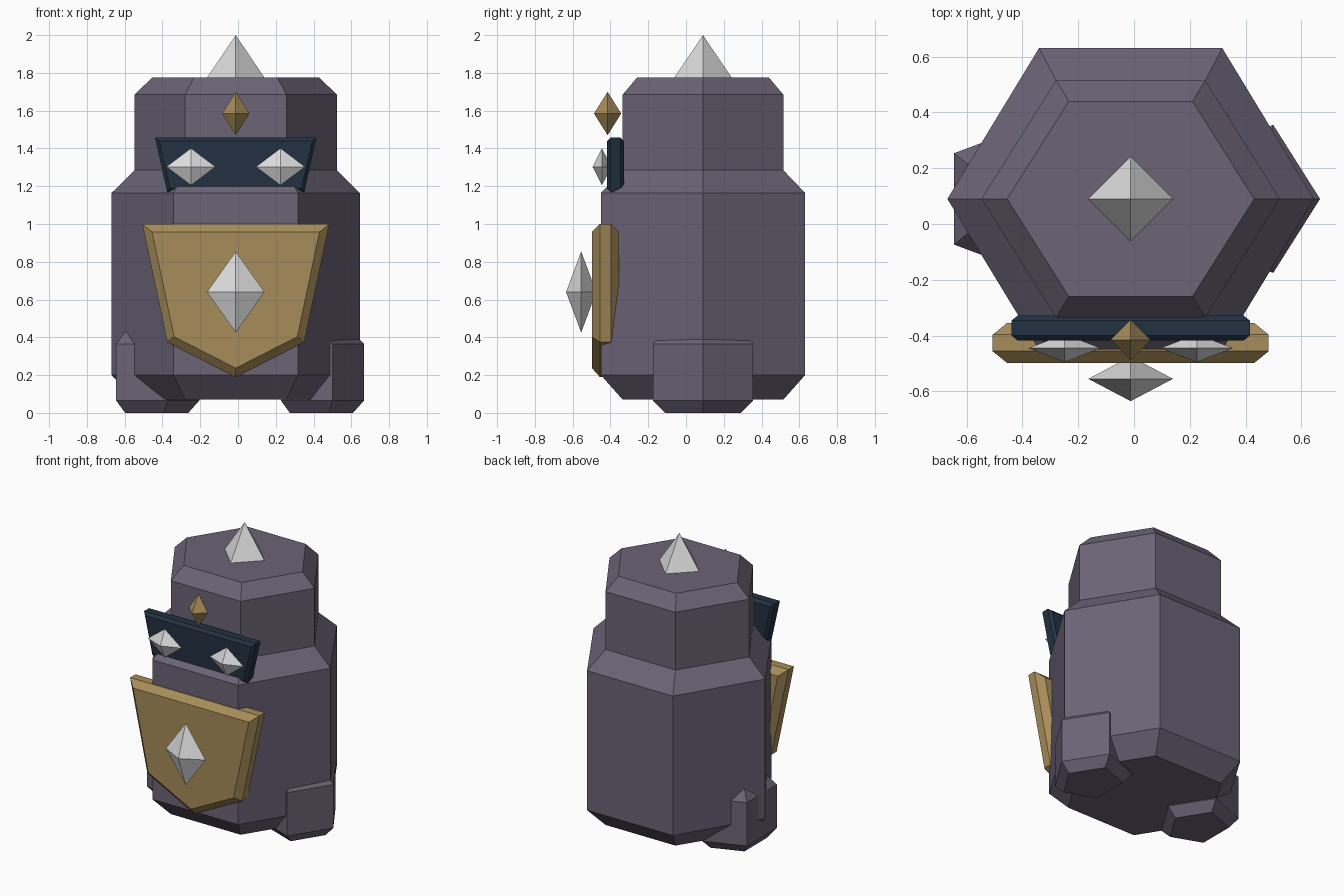
import bpy, bmesh
from math import cos, sin, tau

cube = bpy.data.objects.get("Cube")
if cube:
    bpy.data.objects.remove(cube)

CX, CY = -0.012, 0.09  # shared axis of body and feet


def material(name, color):
    m = bpy.data.materials.new(name)
    m.use_nodes = True
    rgba = (*color, 1)
    m.diffuse_color = rgba
    bsdf = m.node_tree.nodes["Principled BSDF"]
    bsdf.inputs["Base Color"].default_value = rgba
    bsdf.inputs["Roughness"].default_value = 0.8
    return m


stone = material("purple grey", (0.145, 0.125, 0.18))
gold = material("antique gold", (0.39, 0.265, 0.1))
navy = material("dark navy", (0.016, 0.031, 0.052))
white = material("pale grey", (0.72, 0.72, 0.72))


def finish(bm, name, mat):
    bmesh.ops.recalc_face_normals(bm, faces=bm.faces)
    mesh = bpy.data.meshes.new(name)
    bm.to_mesh(mesh)
    bm.free()
    mesh.materials.append(mat)
    obj = bpy.data.objects.new(name, mesh)
    bpy.context.collection.objects.link(obj)
    return obj


def prism(name, sides, center, rings, mat):
    """Stack of polygons; each ring is (height, x radius, y radius)."""
    bm = bmesh.new()
    loops = [[bm.verts.new((center[0] + rx * cos(tau * i / sides),
                            center[1] + ry * sin(tau * i / sides), z))
              for i in range(sides)] for z, rx, ry in rings]
    for low, high in zip(loops, loops[1:]):
        for i in range(sides):
            j = (i + 1) % sides
            bm.faces.new((low[i], low[j], high[j], high[i]))
    bm.faces.new(loops[0])
    bm.faces.new(loops[-1])
    return finish(bm, name, mat)


def plate(name, outline, front, back, bevel, mat):
    """Extruded front outline with chamfered front and back rims."""
    bm = bmesh.new()
    face = bm.faces.new([bm.verts.new((CX + x, front, z)) for x, z in outline])
    new = bmesh.ops.extrude_face_region(bm, geom=[face], use_keep_orig=True)
    for v in new["geom"]:
        if isinstance(v, bmesh.types.BMVert):
            v.co.y = back
    bmesh.ops.recalc_face_normals(bm, faces=bm.faces)
    rims = [e for e in bm.edges
            if abs(e.verts[0].co.y - e.verts[1].co.y) < 1e-5]
    bmesh.ops.bevel(bm, geom=rims, offset=bevel, offset_type='OFFSET',
                    segments=1, profile=0.5, affect='EDGES')
    return finish(bm, name, mat)


def gem(name, center, radii, mat):
    """Eight-sided gem with one point on each axis direction."""
    bm = bmesh.new()
    for axis in range(3):
        for sign in (-1, 1):
            p = list(center)
            p[axis] += sign * radii[axis]
            bm.verts.new(p)
    bmesh.ops.convex_hull(bm, input=bm.verts)
    return finish(bm, name, mat)


# Six-sided body with shoulder and chamfered head
WIDE, NARROW, CAP = (0.657, 0.624), (0.535, 0.491), (0.443, 0.404)
prism("body", 6, (CX, CY), [(0.07, *NARROW), (0.2, *WIDE), (1.165, *WIDE),
                            (1.285, *NARROW), (1.685, *NARROW), (1.775, *CAP)], stone)

# Five-sided feet, both turned the same way
for side, sign in (("left", 1), ("right", -1)):
    foot, tip = (0.243, 0.279), (0.185, 0.212)
    prism(side + "_foot", 5, (CX + sign * 0.436, CY),
          [(0, *tip), (0.065, *foot), (0.365, *foot), (0.43, *tip)], stone)

# Chest shield and eye visor
plate("chest_shield", [(-0.495, 1.0), (-0.363, 0.375), (0, 0.19),
                       (0.363, 0.375), (0.495, 1.0)], -0.498, -0.355, 0.042, gold)
plate("eye_visor", [(-0.427, 1.457), (-0.363, 1.17),
                    (0.363, 1.17), (0.427, 1.457)], -0.418, -0.328, 0.018, navy)

# Gems
gem("crown_gem", (CX, CY, 1.775), (0.152, 0.152, 0.225), white)
gem("chest_gem", (CX, -0.555, 0.64), (0.152, 0.08, 0.215), white)
gem("brow_gem", (CX, -0.415, 1.585), (0.072, 0.072, 0.115), gold)
for side, sign in (("left", 1), ("right", -1)):
    gem(side + "_eye", (CX + sign * 0.237, -0.445, 1.303), (0.13, 0.05, 0.098), white)
